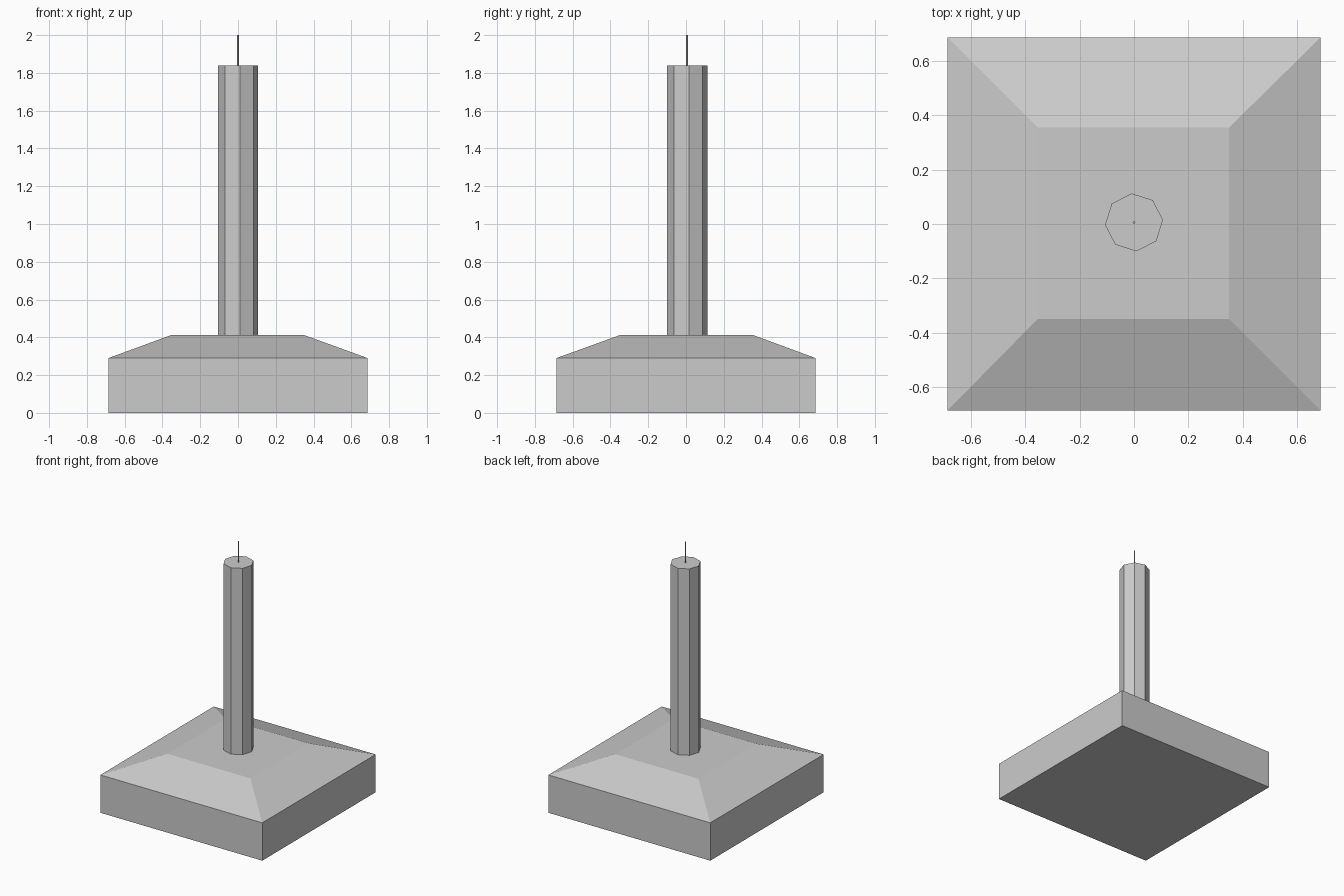
import bpy
import bmesh
from math import cos, sin, tau, radians

old = bpy.data.objects.get("Cube")
if old:
    bpy.data.objects.remove(old, do_unlink=True)

# Single concrete colour
GREY = (0.6, 0.6, 0.6, 1.0)
mat = bpy.data.materials.new("concrete_grey")
mat.use_nodes = True
mat.diffuse_color = GREY
mat.node_tree.nodes["Principled BSDF"].inputs["Base Color"].default_value = GREY


def loft(name, rings):
    """Flat-faced solid through a stack of matching rings, capped at both ends."""
    bm = bmesh.new()
    loops = [[bm.verts.new(p) for p in ring] for ring in rings]
    count = len(loops[0])
    for low, high in zip(loops, loops[1:]):
        for i in range(count):
            j = (i + 1) % count
            bm.faces.new((low[i], low[j], high[j], high[i]))
    bm.faces.new(loops[0][::-1])
    bm.faces.new(loops[-1])
    mesh = bpy.data.meshes.new(name)
    bm.to_mesh(mesh)
    bm.free()
    mesh.materials.append(mat)
    obj = bpy.data.objects.new(name, mesh)
    bpy.context.collection.objects.link(obj)
    return obj


def square(half, z, cx=0.0, cy=0.0):
    return [(cx + half * sx, cy + half * sy, z)
            for sx, sy in ((-1, -1), (1, -1), (1, 1), (-1, 1))]


def polygon(radius, z, sides, turn, cx, cy):
    return [(cx + radius * cos(turn + tau * i / sides),
             cy + radius * sin(turn + tau * i / sides), z) for i in range(sides)]


# Footing: square slab with sloped shoulders and a flat top
loft("footing", [square(0.686, 0), square(0.686, 0.29),
                 square(0.352, 0.412, -0.002, 0.003)])

# Octagonal column, slightly rotated
TURN = radians(5)
loft("column", [polygon(0.107, z, 8, TURN, 0, 0.006) for z in (0.412, 1.84)])

# Thin rod standing on the column
loft("top_rod", [polygon(0.005, z, 8, TURN, 0, 0.006) for z in (1.84, 2.0)])
